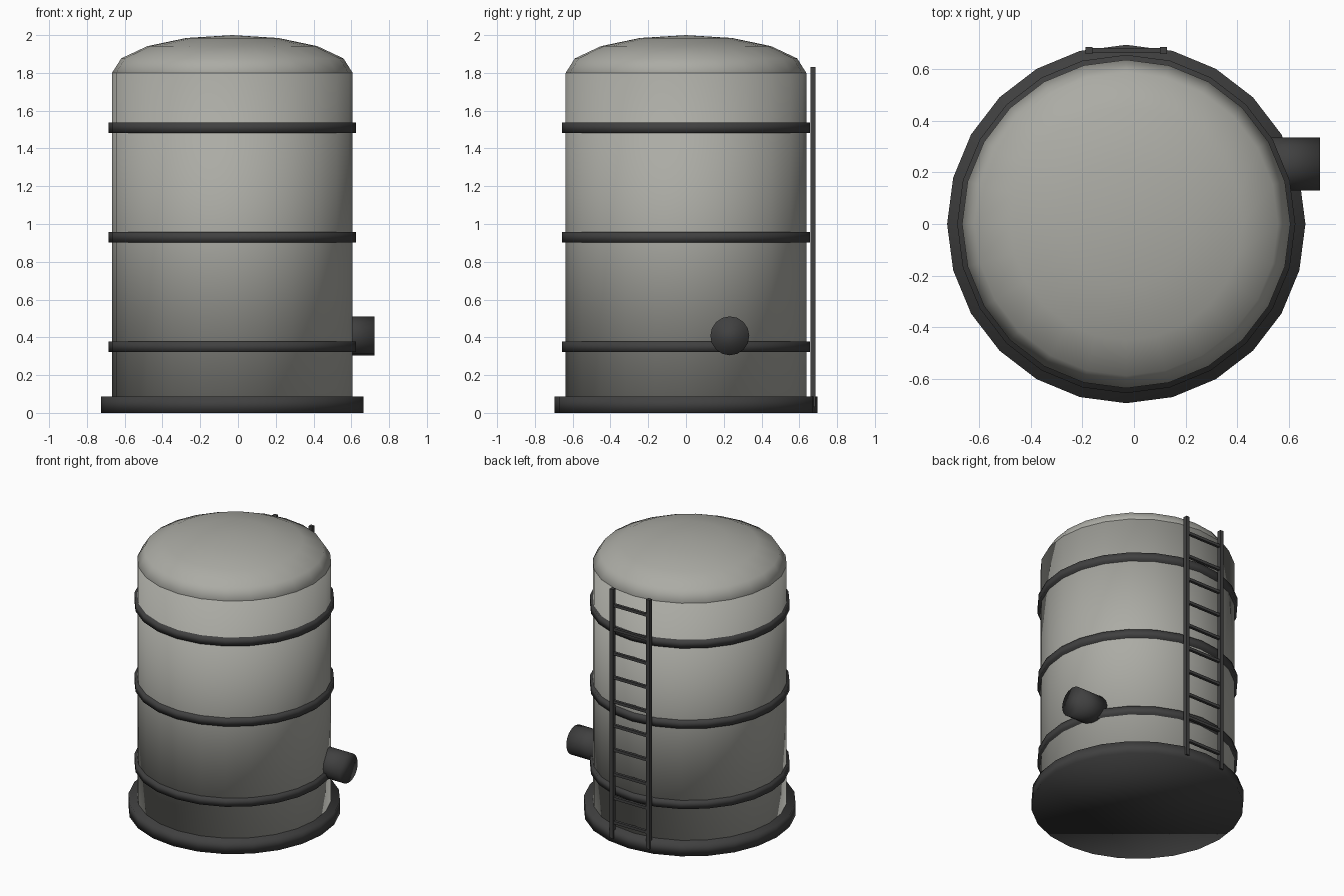
import bpy
import math

cube = bpy.data.objects.get("Cube")
if cube:
    bpy.data.objects.remove(cube, do_unlink=True)


def material(name, colour):
    mat = bpy.data.materials.new(name)
    mat.use_nodes = True
    mat.diffuse_color = colour
    mat.node_tree.nodes["Principled BSDF"].inputs["Base Color"].default_value = colour
    return mat


PALE = material("pale grey metal", (0.41, 0.41, 0.375, 1))
DARK = material("dark grey metal", (0.052, 0.052, 0.052, 1))

CX = -0.03              # tank axis
RADIUS = 0.637
BOTTOM, TOP = 0.06, 1.8
HEIGHT = TOP - BOTTOM


def finish(name, mat, smooth=True):
    obj = bpy.context.object
    obj.name = name
    obj.data.materials.append(mat)
    if smooth:
        bpy.ops.object.shade_smooth()
    return obj


def drum(name, radius, z0, z1, mat):
    bpy.ops.mesh.primitive_cylinder_add(
        vertices=24, radius=radius, depth=z1 - z0, location=(CX, 0, (z0 + z1) / 2))
    return finish(name, mat)


def box(name, size, location):
    bpy.ops.mesh.primitive_cube_add(size=1, location=location)
    bpy.context.object.scale = size
    bpy.ops.object.transform_apply(location=False, rotation=False, scale=True)
    return finish(name, DARK, smooth=False)


# Base slab and tank body
drum("base", 0.695, 0, 0.088, DARK)
drum("tank_body", RADIUS, BOTTOM, TOP, PALE)

# Domed roof, a flattened sphere
bpy.ops.mesh.primitive_uv_sphere_add(
    segments=24, ring_count=8, radius=1, location=(CX, 0, TOP))
bpy.context.object.scale = (RADIUS, RADIUS, 0.2)
bpy.ops.object.transform_apply(location=False, rotation=False, scale=True)
finish("dome_roof", PALE)

# Three evenly spaced hoops
for i in range(3):
    z = BOTTOM + HEIGHT * (2 * i + 1) / 6
    drum(f"hoop_{i + 1}", 0.656, z - 0.027, z + 0.027, DARK)

# Outlet pipe on the side
bpy.ops.mesh.primitive_cylinder_add(
    vertices=16, radius=0.103, depth=0.24, location=(0.602, 0.232, 0.408),
    rotation=(0, math.pi / 2, 0))
finish("outlet_pipe", DARK)

# Ladder at the back
LADDER_Y = 0.673
for side, name in ((-1, "right"), (1, "left")):
    box(f"ladder_rail_{name}", (0.027, 0.027, 1.8),
        (CX + side * 0.145, LADDER_Y, 0.93))
for i in range(10):
    z = BOTTOM + HEIGHT * (i + 0.5) / 10
    box(f"ladder_rung_{i + 1}", (0.29, 0.02, 0.02), (CX, LADDER_Y, z))
